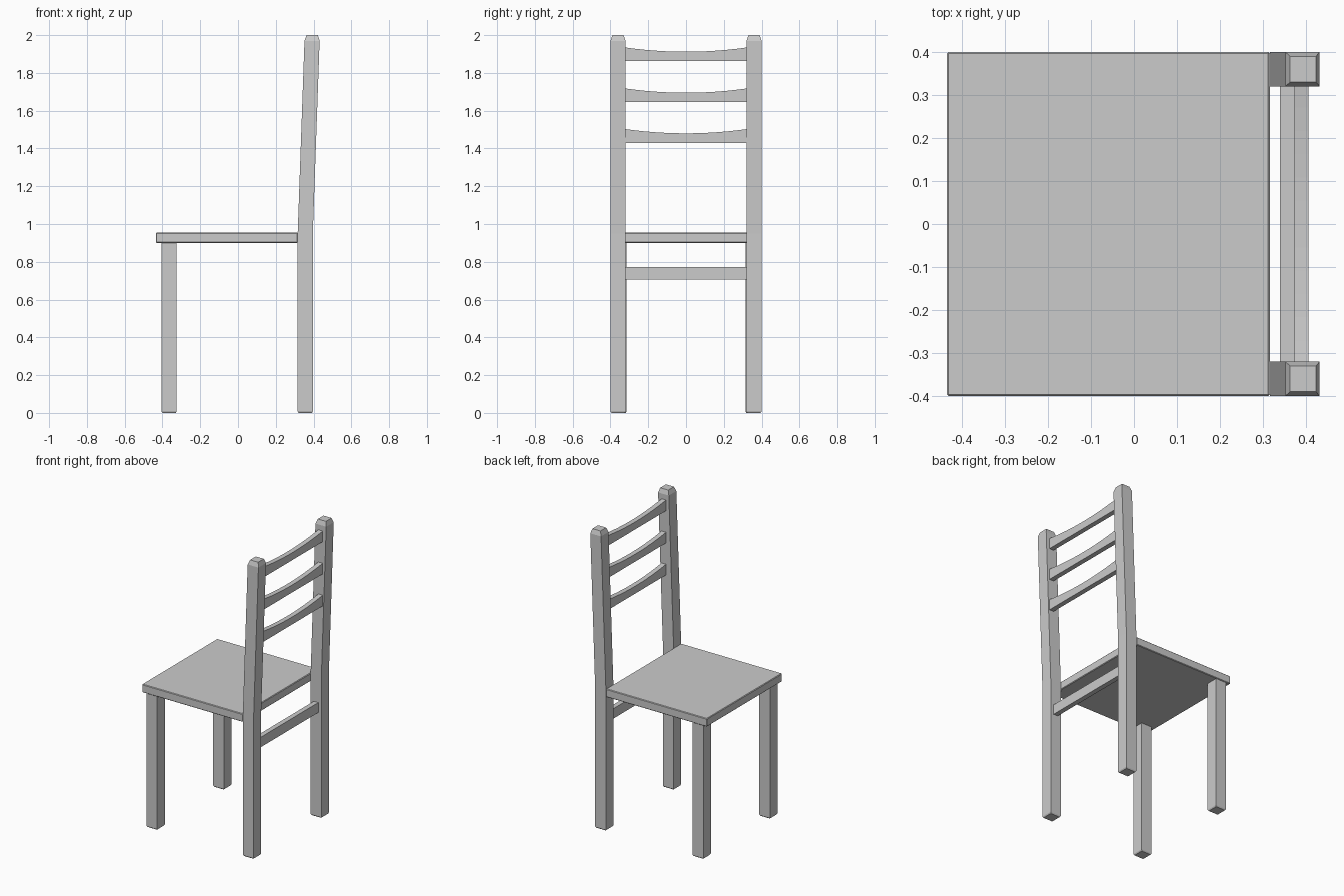
import bpy, bmesh

if "Cube" in bpy.data.objects:
    bpy.data.objects.remove(bpy.data.objects["Cube"])


def make_object(name, bm):
    bmesh.ops.recalc_face_normals(bm, faces=bm.faces[:])
    mesh = bpy.data.meshes.new(name)
    bm.to_mesh(mesh)
    bm.free()
    ob = bpy.data.objects.new(name, mesh)
    bpy.context.collection.objects.link(ob)
    return ob


def box(name, x0, x1, y0, y1, z0, z1):
    bm = bmesh.new()
    bmesh.ops.create_cube(bm, size=1)
    for v in bm.verts:
        v.co.x = x1 if v.co.x > 0 else x0
        v.co.y = y1 if v.co.y > 0 else y0
        v.co.z = z1 if v.co.z > 0 else z0
    return make_object(name, bm)


def loft(name, y, sections):
    """Square post through sections of (x centre, z, half width)."""
    bm = bmesh.new()
    rings = [[bm.verts.new((x + sx * h, y + sy * h, z))
              for sx, sy in ((-1, -1), (1, -1), (1, 1), (-1, 1))]
             for x, z, h in sections]
    for a, b in zip(rings, rings[1:]):
        for i in range(4):
            j = (i + 1) % 4
            bm.faces.new((a[i], a[j], b[j], b[i]))
    bm.faces.new(rings[0])
    bm.faces.new(rings[-1])
    return make_object(name, bm)


def slat(name, z0, x0=0.373, x1=0.406, half=0.325, steps=12):
    """Back slat: flat underside, hollowed top edge."""
    pts = [(-half, z0), (half, z0)]
    for i in range(steps + 1):
        t = 1 - 2 * i / steps
        pts.append((t * half, z0 + 0.05 + 0.023 * t * t))
    bm = bmesh.new()
    face = bm.faces.new([bm.verts.new((x0, y, z)) for y, z in pts])
    ext = bmesh.ops.extrude_face_region(bm, geom=[face])
    verts = [g for g in ext["geom"] if isinstance(g, bmesh.types.BMVert)]
    bmesh.ops.translate(bm, verts=verts, vec=(x1 - x0, 0, 0))
    return make_object(name, bm)


# Seat with slightly softened edges
seat = box("seat", -0.435, 0.316, -0.4, 0.4, 0.90, 0.955)
bev = seat.modifiers.new("edge", "BEVEL")
bev.width = 0.004
bev.segments = 1

# Legs, with the back pair bending into the backrest posts
for side, s in (("left", -1), ("right", 1)):
    loft("front_leg_" + side, s * 0.354,
         [(-0.365, 0, 0.035), (-0.365, 0.008, 0.04), (-0.365, 0.905, 0.04)])
    loft("back_post_" + side, s * 0.36,
         [(0.356, 0, 0.035), (0.356, 0.008, 0.04), (0.356, 0.95, 0.04),
          (0.392, 1.97, 0.04), (0.393, 2.0, 0.03)])

# Rail below the seat
box("lower_rail", 0.34, 0.373, -0.325, 0.325, 0.705, 0.772)

# Backrest slats
for i, z in enumerate((1.43, 1.645, 1.862)):
    slat("back_slat_%d" % (i + 1), z)
